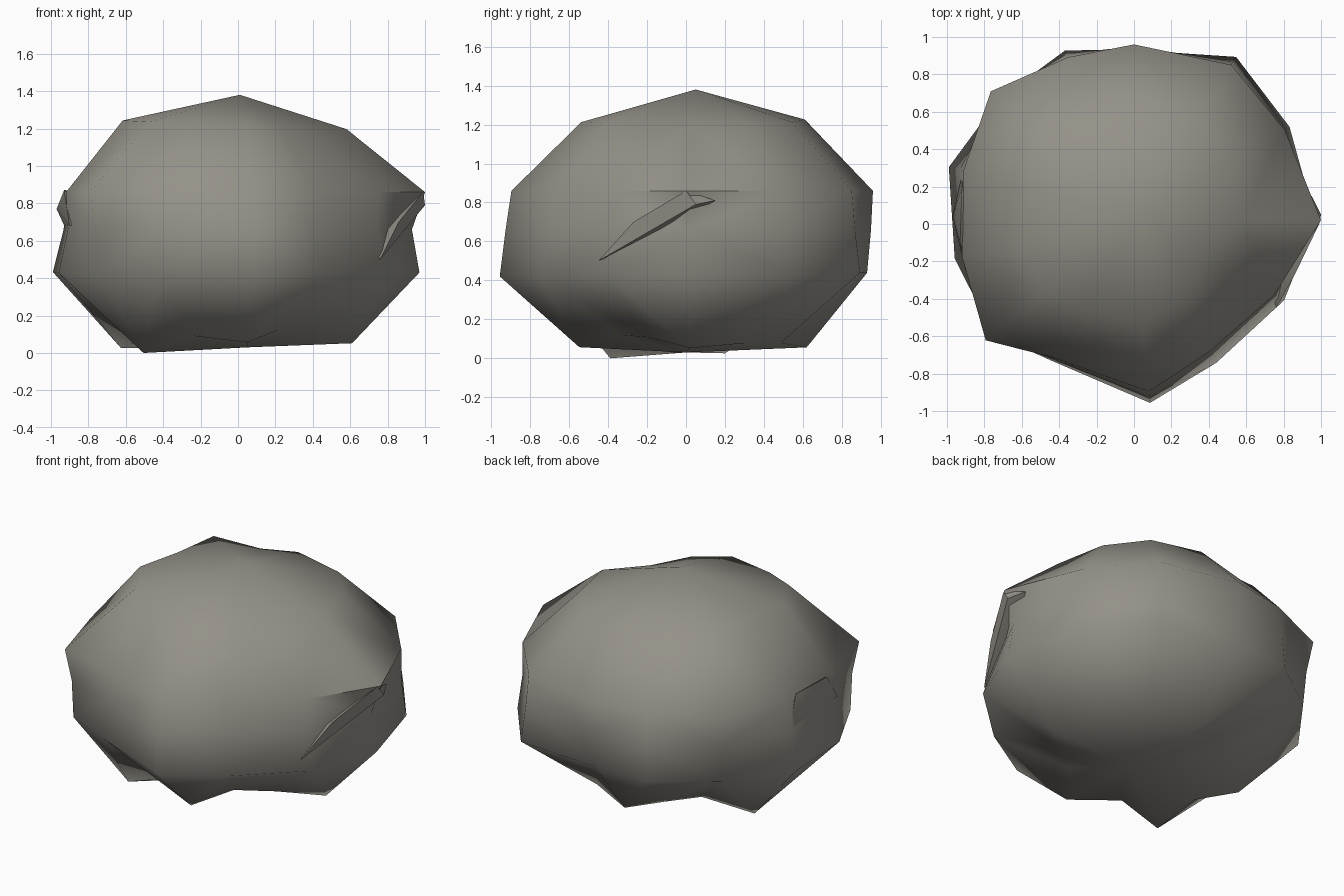
import bpy
import bmesh
from math import radians, sin, cos

if "Cube" in bpy.data.objects:
    bpy.data.objects.remove(bpy.data.objects["Cube"], do_unlink=True)

# Stone colour
stone = bpy.data.materials.new("warm_grey_stone")
stone.use_nodes = True
colour = (0.30, 0.285, 0.25, 1)
stone.diffuse_color = colour
shader = next(n for n in stone.node_tree.nodes if n.type == "BSDF_PRINCIPLED")
shader.inputs["Base Color"].default_value = colour
shader.inputs["Roughness"].default_value = 0.9


def finish(bm, name, angle):
    """Turn the bmesh into a shaded stone object."""
    bmesh.ops.recalc_face_normals(bm, faces=bm.faces)
    mesh = bpy.data.meshes.new(name)
    bm.to_mesh(mesh)
    bm.free()
    mesh.materials.append(stone)
    obj = bpy.data.objects.new(name, mesh)
    bpy.context.collection.objects.link(obj)
    bpy.ops.object.select_all(action="DESELECT")
    bpy.context.view_layer.objects.active = obj
    obj.select_set(True)
    bpy.ops.object.shade_smooth_by_angle(angle=radians(angle))
    return obj


def chip(name, points):
    """Angular flake of stone set into the surface."""
    bm = bmesh.new()
    for p in points:
        bm.verts.new(p)
    bmesh.ops.convex_hull(bm, input=bm.verts)
    return finish(bm, name, 40)


# Boulder body: uneven rings from the base to the crown
angles = [0, 31, 58, 90, 112, 138, 164, 192, 219, 240, 275, 300, 332]
base = [.61, .55, .55, .6, .5, .46, .65, .54, .65, .48, .57, .42, .46]
belly = [.97, .97, 1.03, .91, .98, .97, 1.03, .98, .97, .87, .98, .88, .91]
waist = [.93, .94, 1, .93, .96, .99, .97, .93, .98, .86, .95, .81, .84]
shoulder = [1, .94, .98, .94, .94, 1.03, .95, .94, 1.02, .85, .92, .81, .85]
crown = [.58, .6, .62, .59, .53, .68, .57, .63, .61, .55, .56, .5, .43]

# Height of each ring, and how far it tips along x and y
rings = [(base, .05, .01, .01), (belly, .43, 0, .01), (waist, .66, 0, 0),
         (shoulder, .86, 0, 0), (crown, 1.22, -.04, .01)]

bm = bmesh.new()
loops = []
for radii, height, tip_x, tip_y in rings:
    loop = []
    for a, r in zip(angles, radii):
        x, y = r * cos(radians(a)), r * sin(radians(a))
        loop.append(bm.verts.new((x, y + .02, height + tip_x * x + tip_y * y)))
    loops.append(loop)

# Hollows of the underside sit higher than its feet
for vert, r in zip(loops[0], base):
    vert.co.z += .4 * (.6 - r)
loops[0][8].co.z = 0

count = len(angles)
for low, high in zip(loops, loops[1:]):
    for i in range(count):
        j = (i + 1) % count
        bm.faces.new((low[i], low[j], high[j], high[i]))
for loop, pole in ((loops[0], (.05, 0, .03)), (loops[-1], (.01, .05, 1.38))):
    tip = bm.verts.new(pole)
    for i in range(count):
        bm.faces.new((loop[i], loop[(i + 1) % count], tip))
bmesh.ops.triangulate(bm, faces=[f for f in bm.faces if len(f.verts) > 3])
finish(bm, "boulder_body", 60)

# Broken ledges on both sides
chip("left_ledge", [(.76, -.45, .5), (1, .05, .79), (.95, .15, .81),
                    (.99, 0, .86), (.86, -.27, .7), (.7, -.2, .6)])
chip("right_ledge", [(-.97, .04, .77), (-.93, -.1, .87), (-.92, .2, .87),
                     (-.9, -.25, .68), (-.92, .27, .66), (-.7, 0, .75)])
